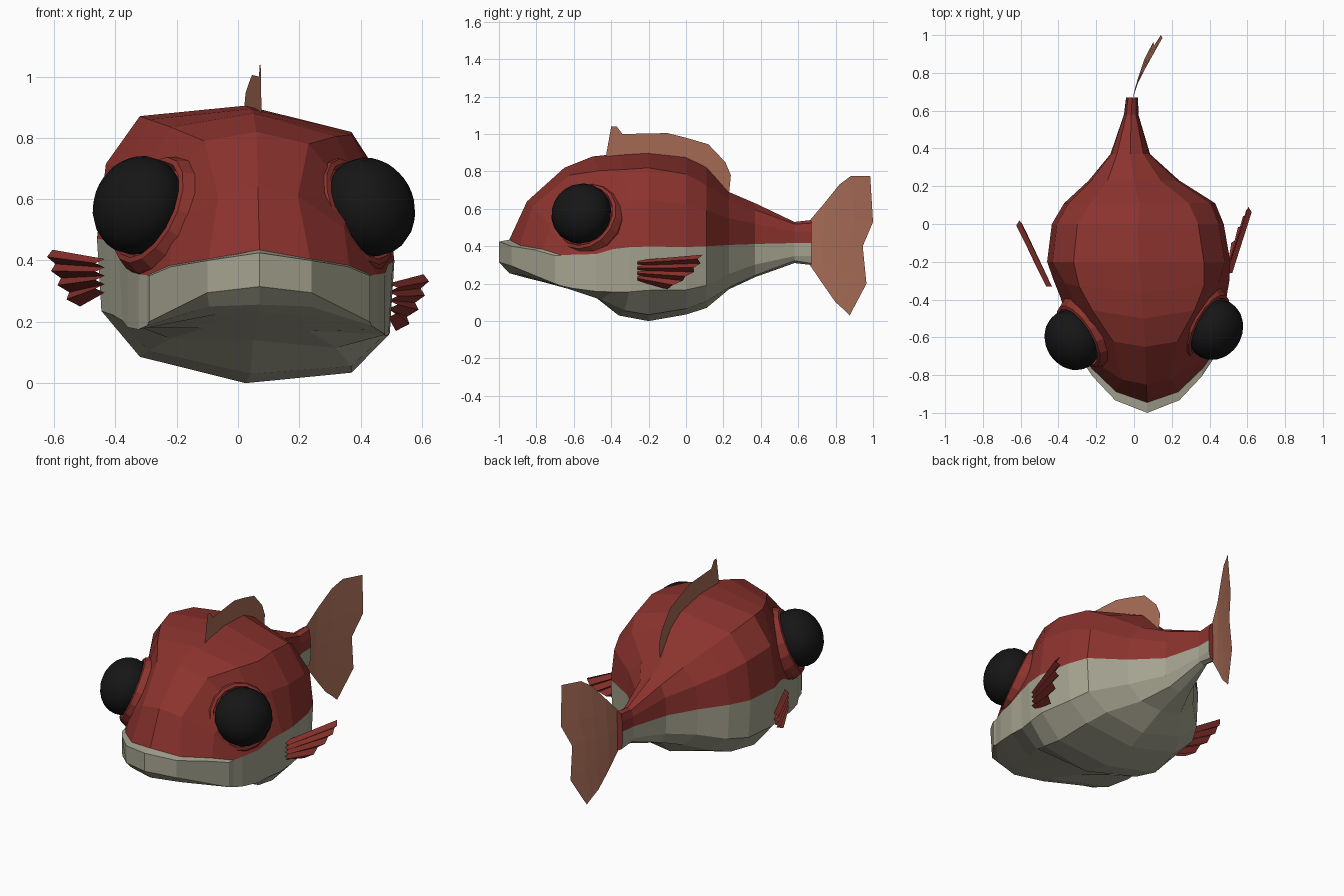
import bpy, bmesh, math
from mathutils import Vector

if "Cube" in bpy.data.objects:
    bpy.data.objects.remove(bpy.data.objects["Cube"])

def material(name, rgb):
    m = bpy.data.materials.new(name)
    m.diffuse_color = (*rgb, 1)
    m.use_nodes = True
    m.node_tree.nodes["Principled BSDF"].inputs["Base Color"].default_value = m.diffuse_color
    return m

RED = material("red_skin", (0.26, 0.033, 0.027))
PALE = material("pale_belly", (0.38, 0.37, 0.28))
BLACK = material("eye_black", (0.008, 0.008, 0.008))
BROWN = material("fin_brown", (0.39, 0.15, 0.095))

def make(name, bm, mats, closed=True):
    if closed:
        bmesh.ops.recalc_face_normals(bm, faces=bm.faces)
    me = bpy.data.meshes.new(name)
    bm.to_mesh(me)
    bm.free()
    for m in mats:
        me.materials.append(m)
    ob = bpy.data.objects.new(name, me)
    bpy.context.collection.objects.link(ob)
    return ob

def grid(name, rows, mat):
    """Sheet of quads through equal-length rows of points."""
    bm = bmesh.new()
    vs = [[bm.verts.new(p) for p in r] for r in rows]
    for a, b in zip(vs, vs[1:]):
        for i in range(len(a) - 1):
            bm.faces.new((a[i], a[i + 1], b[i + 1], b[i]))
    return make(name, bm, [mat])

# Body rings: y, centre x, half width, shoulder x, then heights:
# top, shoulder, colour line, low side, bottom corner, bottom
RINGS = [
    (-1.00, .07, .36, .17, .425, .40, .35, .20, .295, .315),
    (-0.945, .07, .365, .165, .435, .405, .352, .188, .25, .256),
    (-0.85, .065, .39, .13, .64, .61, .355, .175, .225, .23),
    (-0.65, .06, .42, .17, .82, .785, .37, .17, .175, .18),
    (-0.50, .05, .44, .27, .88, .82, .41, .18, .13, .14),
    (-0.36, .04, .465, .33, .895, .835, .43, .19, .08, .03),
    (-0.20, .025, .485, .345, .905, .845, .435, .20, .06, .0),
    (0.00, .02, .455, .32, .88, .81, .43, .20, .09, .035),
    (0.11, .03, .40, .26, .82, .745, .43, .22, .125, .07),
    (0.23, .0, .24, .14, .69, .66, .425, .27, .19, .17),
    (0.37, -.02, .105, .07, .63, .60, .42, .31, .25, .235),
    (0.58, -.015, .038, .025, .53, .52, .42, .35, .325, .31),
    (0.67, -.01, .032, .022, .54, .525, .42, .35, .31, .30),
]

def ring_points(y, cx, w, s, zt, zs, zl, zlow, zbc, zb):
    head = min(1, max(0, (-.2 - y) / .8))      # 1 at the mouth, 0 behind the head
    roll = .075 * min(1, max(0, (y + .8) / .4))
    up = w * (.94 - .22 * min(1, 1.6 * head))
    if y < -.9:
        up = w * .8
    low = w * (.97 if y > -.6 else 1)
    half = [(s, zs), (up, zs * .6 + zl * .4), (w, zl), (low, zlow), (s, zbc)]
    full = [(0, zt)] + half + [(0, zb)] + [(-x, z) for x, z in reversed(half)]
    return [(cx + x, y + .30 * head * (x / w) ** 2, z - roll * x) for x, z in full]

bm = bmesh.new()
loops = [[bm.verts.new(p) for p in ring_points(*r)] for r in RINGS]
for k, (a, b) in enumerate(zip(loops, loops[1:])):
    for i in range(12):
        j = (i + 1) % 12
        f = bm.faces.new((a[i], a[j], b[j], b[i]))
        f.material_index = 1 if k == 0 or 3 <= i <= 8 else 0
# Lip band closing the front, and the tail end cap
m = loops[0]
for ids in ((0, 1, 5, 6), (1, 2, 3, 4, 5), (0, 6, 7, 11), (11, 7, 8, 9, 10)):
    bm.faces.new([m[i] for i in ids]).material_index = 1
bm.faces.new(loops[-1])
make("body", bm, [RED, PALE])

# Eyes with red stepped sockets
def eye(side, centre, out):
    axis = Vector(out).normalized()
    quat = axis.to_track_quat('Z', 'Y')
    bm = bmesh.new()
    bmesh.ops.create_uvsphere(bm, u_segments=20, v_segments=12, radius=.165)
    for v in bm.verts:
        v.co.z *= .84
        v.co = Vector(centre) + quat @ v.co
    ob = make("eye_" + side, bm, [BLACK])
    ob.data.polygons.foreach_set("use_smooth", [True] * len(ob.data.polygons))
    profile = [(.212, -.15), (.205, -.08), (.187, -.04), (.17, -.035), (.155, -.06)]
    grid("eye_socket_" + side,
         [[Vector(centre) + quat @ Vector((r * math.cos(t), r * math.sin(t), h))
           for t in [math.tau * i / 16 for i in range(17)]] for r, h in profile], RED)

eye("left", (-.325, -.615, .58), (-.78, -.48, .38))
eye("right", (.43, -.56, .575), (.80, -.43, .38))

# Dorsal fin sheet
outline = [(-.43, .87), (-.40, 1.04), (-.37, 1.04), (-.34, 1.0), (-.1, 1.005), (0, .98), (.12, .945),
           (.21, .85), (.24, .78), (.23, .68), (.1, .78), (-.2, .87)]
bm = bmesh.new()
bm.faces.new([bm.verts.new((.036 - .095 * y, y, z)) for y, z in outline])
make("dorsal_fin", bm, [BROWN], closed=False)

# Tail fin: rays from root to tip, sweeping sideways
rays = [
    [(.655, .53), (.74, .63), (.82, .73), (.88, .775), (.985, .775)],
    [(.655, .47), (.74, .51), (.82, .54), (.90, .55), (1.0, .53)],
    [(.655, .42), (.73, .42), (.81, .41), (.87, .41), (.945, .40)],
    [(.655, .37), (.73, .33), (.81, .28), (.88, .24), (.965, .20)],
    [(.655, .31), (.73, .20), (.80, .10), (.84, .065), (.875, .03)],
]
def sweep(y, z):
    t = max(0, y - .66) / .34
    return -.01 + .15 * t ** 1.2 + .07 * t * (z - .5)

grid("tail_fin", [[(sweep(y, z), y, z) for y, z in r] for r in rays], BROWN)

# Pleated side fins
def side_fin(name, s, root_x, dy, dz):
    roots, tips = [], []
    for i in range(9):
        t, fold = i / 8, i % 2
        roots.append((s * (root_x + .03 * fold), -.26 + dy, .325 - .11 * t + dz))
        reach = 1 - .07 * fold
        tips.append((s * (.485 + (.12 - .07 * t * t) * reach + .03 * fold - .02 * t),
                     -.26 + (.35 - .19 * t * t) * reach + dy, .355 - .185 * t + dz))
    grid(name, [roots, tips], RED)

side_fin("side_fin_right", 1, .49, 0, 0)
side_fin("side_fin_left", -1, .435, -.07, .08)
